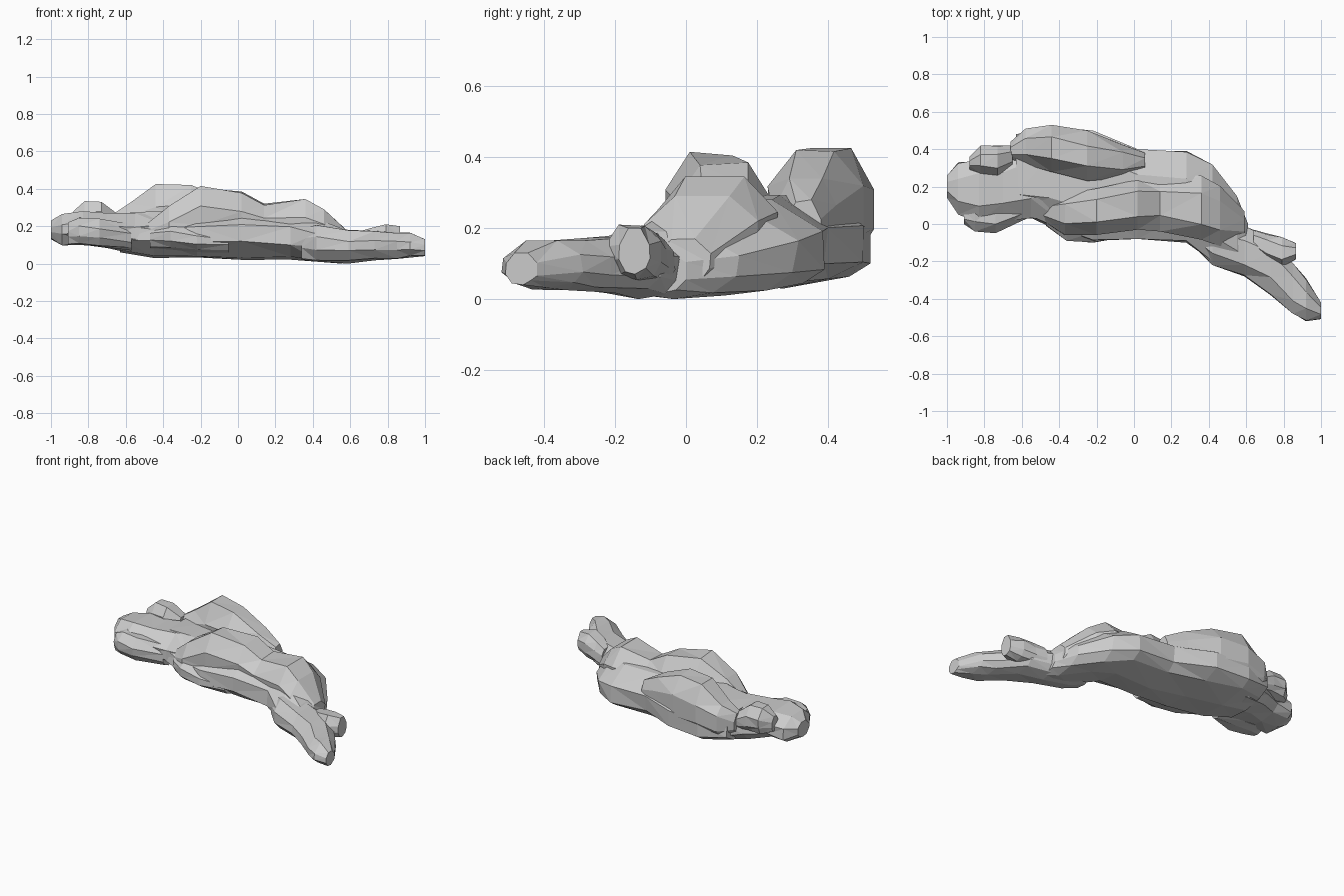
import bpy
import bmesh
import random

# Remove the default cube
default_cube = bpy.data.objects.get("Cube")
if default_cube:
    bpy.data.objects.remove(default_cube, do_unlink=True)

random.seed(4)

# One plain stone colour
stone = bpy.data.materials.new("stone_grey")
stone.use_nodes = True
stone_colour = (0.6, 0.6, 0.6, 1)
stone.diffuse_color = stone_colour
stone.node_tree.nodes["Principled BSDF"].inputs["Base Color"].default_value = stone_colour

# Unit cross-section: broad rounded top, nearly flat underside
SECTION = [(1, .35), (.45, 1), (-.45, 1), (-1, .3), (-1, -.3),
           (-.6, -.85), (.1, -1), (.7, -.8), (1, -.4)]


def clamp(value):
    return max(-1, min(1, value))


def faceted_mass(name, stations, roughness=.09):
    """Loft the section through stations of (x, y_min, y_max, z_min, z_max)."""
    bm = bmesh.new()
    rings = []
    for x, y_min, y_max, z_min, z_max in stations:
        ring = []
        for u, v in SECTION:
            u = clamp(u + random.uniform(-roughness, roughness))
            v = clamp(v + random.uniform(-roughness, roughness))
            y = (y_min + y_max + u * (y_max - y_min)) / 2
            z = (z_min + z_max + v * (z_max - z_min)) / 2
            ring.append(bm.verts.new((x, y, z)))
        rings.append(ring)
    count = len(SECTION)
    for first, second in zip(rings, rings[1:]):
        for i in range(count):
            j = (i + 1) % count
            bm.faces.new((first[i], first[j], second[j], second[i]))
    bm.faces.new(rings[0])
    bm.faces.new(rings[-1])
    bmesh.ops.triangulate(bm, faces=bm.faces[:])
    bmesh.ops.recalc_face_normals(bm, faces=bm.faces[:])
    mesh = bpy.data.meshes.new(name)
    bm.to_mesh(mesh)
    bm.free()
    mesh.materials.append(stone)
    result = bpy.data.objects.new(name, mesh)
    bpy.context.collection.objects.link(result)
    return result


# Broad low core carrying the ridges
faceted_mass("core", [
    (-.63, .06, .48, .06, .27),
    (-.45, -.02, .52, .03, .28),
    (-.22, -.09, .5, .03, .29),
    (.02, -.08, .4, .02, .3),
    (.28, -.1, .4, .01, .28),
    (.42, -.2, .32, .01, .25),
    (.55, -.24, .15, 0, .19),
    (.61, -.25, 0, .01, .15),
])

# Tall ridge along the back
faceted_mass("back_ridge", [
    (-.66, .34, .44, .14, .27),
    (-.58, .31, .51, .11, .33),
    (-.44, .27, .53, .1, .425),
    (-.25, .23, .5, .1, .42),
    (-.06, .24, .43, .1, .34),
    (.06, .28, .38, .12, .28),
])

# Long ridge along the front, ending in a rounded shoulder
faceted_mass("front_ridge", [
    (-.49, .02, .12, .1, .21),
    (-.37, -.06, .16, .08, .31),
    (-.2, -.06, .19, .07, .415),
    (.02, -.03, .24, .07, .385),
    (.14, -.04, .26, .07, .32),
    (.36, -.09, .27, .06, .345),
    (.46, -.13, .21, .05, .29),
    (.59, -.09, .07, .05, .17),
])

# Low shelf at the foot of the front ridge
faceted_mass("front_shelf", [
    (-.47, -.01, .1, .08, .2),
    (-.36, -.09, .1, .07, .22),
    (-.22, -.1, .1, .06, .2),
    (-.05, -.07, .05, .06, .17),
])

# Blunt right end with its two lobes
faceted_mass("right_end", [
    (-1, .14, .26, .13, .23),
    (-.94, .05, .33, .09, .265),
    (-.83, .01, .35, .095, .28),
    (-.7, .01, .4, .08, .27),
    (-.55, .03, .47, .05, .27),
    (-.4, .02, .45, .05, .28),
])
faceted_mass("right_end_front_lobe", [
    (-.91, 0, .1, .1, .22),
    (-.85, -.04, .14, .1, .25),
    (-.74, -.05, .14, .09, .24),
    (-.57, .03, .14, .07, .21),
])
faceted_mass("right_end_knob", [
    (-.88, .29, .36, .18, .28),
    (-.82, .27, .42, .16, .335),
    (-.73, .26, .42, .16, .33),
    (-.65, .3, .42, .16, .27),
])

# Low arm reaching forward on the left
faceted_mass("left_arm", [
    (.34, -.14, .02, .02, .19),
    (.42, -.22, .02, .01, .21),
    (.59, -.28, -.01, 0, .18),
    (.73, -.38, -.07, .01, .175),
    (.85, -.48, -.21, .02, .165),
    (.92, -.52, -.29, .03, .165),
    (1, -.51, -.42, .04, .13),
])
faceted_mass("left_arm_knob", [
    (.64, -.15, -.03, .05, .17),
    (.71, -.19, -.05, .05, .19),
    (.79, -.23, -.07, .05, .21),
    (.865, -.19, -.1, .07, .2),
])
